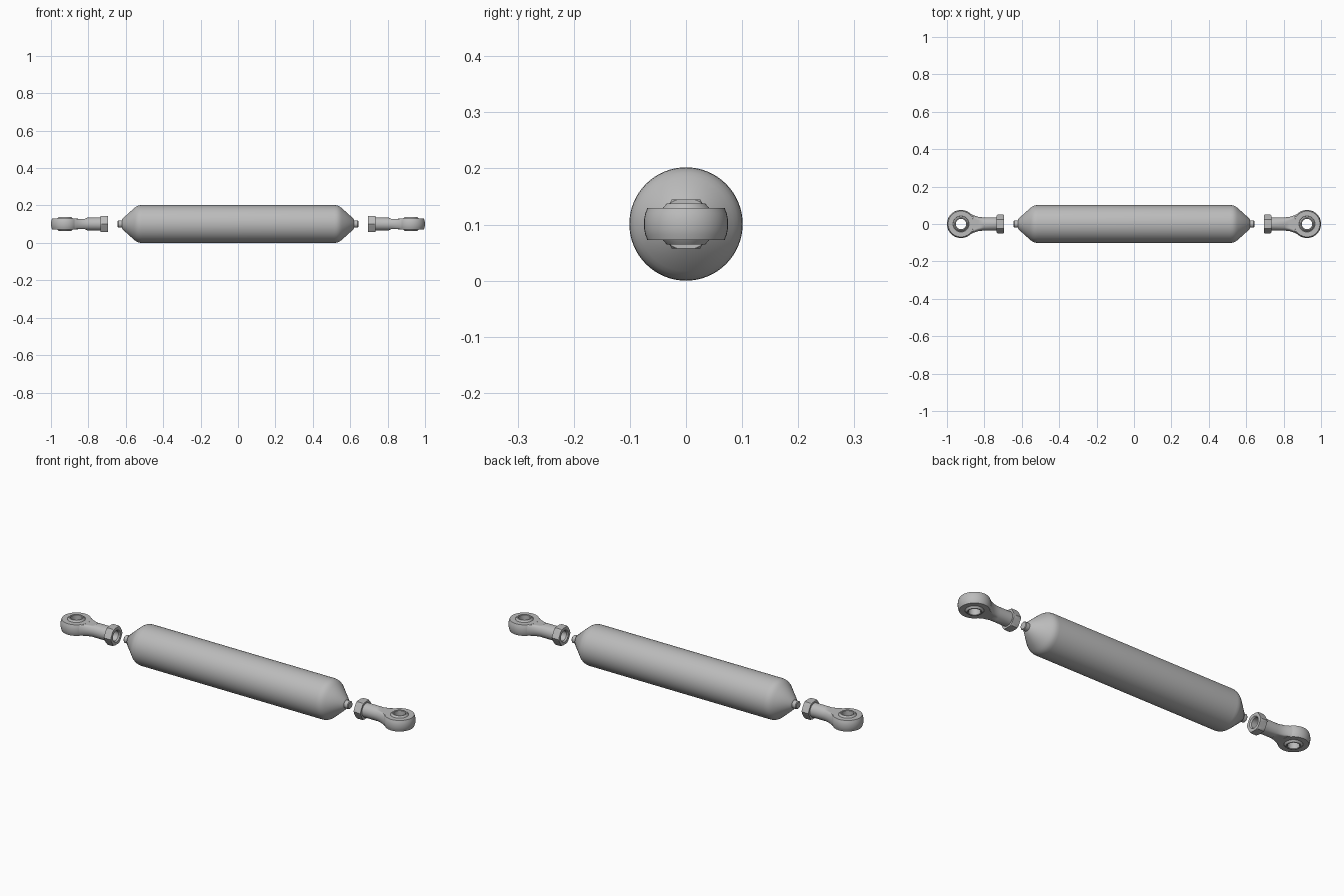
import bpy, bmesh, math
from mathutils import Vector

if "Cube" in bpy.data.objects:
    bpy.data.objects.remove(bpy.data.objects["Cube"])

ZC = 0.101          # height of the long axis
HEAD_X = 0.925      # centre of each eye

grey = bpy.data.materials.new("plain_grey")
grey.diffuse_color = (0.5, 0.5, 0.5, 1)
grey.use_nodes = True
grey.node_tree.nodes["Principled BSDF"].inputs["Base Color"].default_value = grey.diffuse_color


def skin(name, rings, closed=False, angle=30):
    """Skin a list of equal vertex rings; caps the ends unless closed."""
    bm = bmesh.new()
    vr = [[bm.verts.new(p) for p in ring] for ring in rings]
    n = len(vr[0])
    pairs = list(zip(vr, vr[1:]))
    if closed:
        pairs.append((vr[-1], vr[0]))
    for a, b in pairs:
        for i in range(n):
            j = (i + 1) % n
            bm.faces.new((a[i], a[j], b[j], b[i]))
    if not closed:
        bm.faces.new(vr[0])
        bm.faces.new(vr[-1])
    bmesh.ops.recalc_face_normals(bm, faces=bm.faces)
    me = bpy.data.meshes.new(name)
    bm.to_mesh(me)
    bm.free()
    me.materials.append(grey)
    ob = bpy.data.objects.new(name, me)
    bpy.context.collection.objects.link(ob)
    bpy.context.view_layer.objects.active = ob
    ob.select_set(True)
    bpy.ops.object.shade_smooth_by_angle(angle=math.radians(angle))
    ob.select_set(False)
    return ob


def ring_x(x, radius, n=48, flat=1.0):
    """Ring round the long axis; radius is a number or a function of angle."""
    out = []
    for i in range(n):
        t = 2 * math.pi * i / n
        r = radius(t) if callable(radius) else radius
        z = max(-flat, min(flat, r * math.sin(t)))
        out.append(Vector((x, r * math.cos(t), ZC + z)))
    return out


def ring_z(cx, r, z, n=40):
    """Ring round a vertical axis at an eye."""
    return [Vector((cx + r * math.cos(2 * math.pi * i / n),
                    r * math.sin(2 * math.pi * i / n), ZC + z)) for i in range(n)]


def hexagon(t):
    a = t % (math.pi / 3) - math.pi / 6
    return 0.0437 / math.cos(a)


def hex_chamfer(t):
    return min(hexagon(t), 0.0465)


# Cylinder body with coned ends and short studs
half = [(0.643, 0.017), (0.640, 0.020), (0.620, 0.020), (0.617, 0.029),
        (0.556, 0.084), (0.547, 0.0915), (0.537, 0.097), (0.527, 0.100), (0.515, 0.101)]
profile = [(-x, r) for x, r in half] + [(x, r) for x, r in reversed(half)]
skin("cylinder_body", [ring_x(x, r, 64) for x, r in profile])

for side, s in (("left", -1), ("right", 1)):
    cx = s * HEAD_X
    # Shank: blind bore, hex collar, round neck flattened into the eye
    sections = [(0.79, 0.025, 1), (0.702, 0.025, 1), (0.695, 0.030, 1),
                (0.695, hex_chamfer, 1), (0.699, hexagon, 1),
                (0.730, hexagon, 1), (0.734, hex_chamfer, 1), (0.734, 0.0355, 1),
                (0.805, 0.0355, 1), (0.818, 0.0365, 0.028), (0.832, 0.0385, 0.028),
                (0.846, 0.0425, 0.028), (0.860, 0.048, 0.028), (0.873, 0.0545, 0.028)]
    skin(side + "_shank", [ring_x(s * x, r, 48, f) for x, r, f in sections])

    # Eye: crowned ring with a chamfered opening
    eye = [(0.0405, 0.026), (0.043, 0.0285), (0.069, 0.0285), (0.0725, 0.019),
           (0.0745, 0.0095), (0.075, 0)]
    eye = eye + [(r, -z) for r, z in reversed(eye[:-1])]
    skin(side + "_eye", [ring_z(cx, r, z) for r, z in eye], closed=True, angle=25)

    # Ball: sphere cut flat top and bottom with a through bore
    R, h, steps = 0.050, 0.0365, 12
    ball = [(0.0275, -h + 0.002), (0.0295, -h)]
    for k in range(steps + 1):
        z = -h + 2 * h * k / steps
        ball.append((math.sqrt(R * R - z * z), z))
    ball += [(0.0295, h), (0.0275, h - 0.002)]
    skin(side + "_ball", [ring_z(cx, r, z) for r, z in ball], closed=True)
